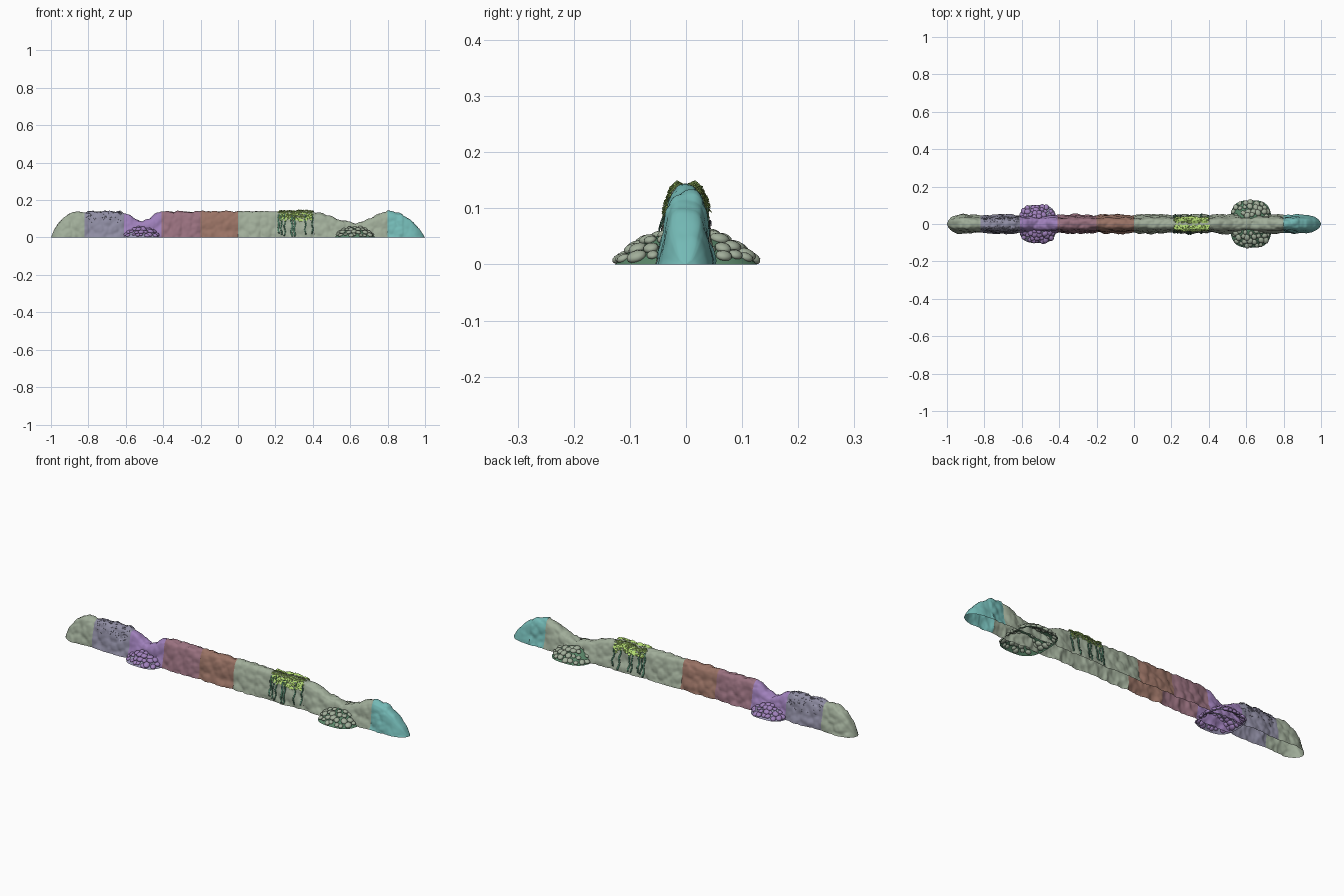
import bpy, bmesh, math, random
from mathutils import Vector, Matrix, noise

random.seed(4)
if "Cube" in bpy.data.objects:
    bpy.data.objects.remove(bpy.data.objects["Cube"])


def material(name, hexcode):
    rgb = [int(hexcode[i:i + 2], 16) / 255 for i in (0, 2, 4)]
    col = [((c + 0.055) / 1.055) ** 2.4 for c in rgb] + [1]
    m = bpy.data.materials.new(name)
    m.use_nodes = True
    m.diffuse_color = col
    m.node_tree.nodes["Principled BSDF"].inputs["Base Color"].default_value = col
    return m


SAGE = material("sage rock", "A1AE9A")
SLATE = material("slate violet rock", "8F8DA3")
PURPLE = material("purple rock", "A081BC")
MAUVE = material("mauve rock", "99717F")
BROWN = material("brown rock", "9A7365")
TEAL = material("teal rock", "74BAB6")
LIME = material("lime leaves", "B3DB72")
VINE = material("vine green", "4F8068")
MOSS = material("dark moss", "5A8669")
LAVENDER = material("lavender sand", "9A94B4")


def lerp(points, x):
    for (a, p), (b, q) in zip(points, points[1:]):
        if x <= b:
            return p + (q - p) * max(0, x - a) / (b - a)
    return points[-1][1]


# Crest height along the ridge, and half width from crest (0) to foot (1)
CREST = [(-1, 0), (-.985, .035), (-.96, .075), (-.93, .107), (-.88, .13), (-.8, .134),
         (-.64, .134), (-.58, .115), (-.54, .088), (-.51, .08), (-.47, .1), (-.43, .13),
         (-.39, .135), (.4, .134), (.46, .12), (.55, .088), (.63, .068), (.69, .09),
         (.75, .12), (.8, .137), (.86, .128), (.92, .095), (.97, .045), (1, 0)]
WIDTH = [(0, 0), (.12, .016), (.24, .025), (.4, .031), (.6, .036), (.8, .042), (1, .048)]
RISE = [(0, 1), (.12, .98), (.24, .91), (.4, .76), (.6, .5), (.8, .24), (1, 0)]


def wall_point(x, s, lift=0):
    """Point on the rocky ridge; s runs from -1 (front foot) to 1 (back foot)."""
    a = abs(s)
    side = math.copysign(1, s)
    tip = max(0, (abs(x) - .92) / .08)
    taper = math.sqrt(max(0.0, 1 - tip * tip))
    h = lerp(CREST, x)
    w = lerp(WIDTH, a) * taper * (.86 + .14 * abs(math.sin(math.pi * x / .2)))
    p = Vector((x, side * w, h * lerp(RISE, a)))
    cell = noise.voronoi(Vector((x, p.y, p.z)) / .042)[0][0]
    bump = .009 * max(0, 1 - 1.6 * cell * cell) + .003 * noise.noise(p * 60)
    if x > .88:
        bump *= .4
    out = Vector((0, s, 1 - a)).normalized()
    p += out * (bump * taper * min(1, h / .05) + lift)
    p.z = max(0, p.z)
    return p


def finish(name, bm, mats, smooth=True):
    me = bpy.data.meshes.new(name)
    bm.to_mesh(me)
    bm.free()
    ob = bpy.data.objects.new(name, me)
    bpy.context.collection.objects.link(ob)
    for m in mats:
        me.materials.append(m)
    if smooth:
        bpy.ops.object.select_all(action='DESELECT')
        ob.select_set(True)
        bpy.context.view_layer.objects.active = ob
        bpy.ops.object.shade_smooth_by_angle(angle=math.radians(45))
    return ob


def wall_section(name, x0, x1, mat):
    bm = bmesh.new()
    nx, ns = round((x1 - x0) / .006), 44
    rows = [[bm.verts.new(wall_point(x0 + (x1 - x0) * i / nx, 2 * j / ns - 1))
             for j in range(ns + 1)] for i in range(nx + 1)]
    for a, b in zip(rows, rows[1:]):
        for j in range(ns):
            bm.faces.new((a[j], b[j], b[j + 1], a[j + 1]))
    finish(name, bm, [mat])


for name, x0, x1, mat in [
        ("right_end_rock", -1, -.82, SAGE), ("slate_wall", -.82, -.61, SLATE),
        ("purple_saddle", -.61, -.41, PURPLE), ("mauve_wall", -.41, -.2, MAUVE),
        ("brown_wall", -.2, 0, BROWN), ("sage_wall", 0, .205, SAGE),
        ("overgrown_wall", .205, .41, SAGE), ("sage_saddle", .41, .8, SAGE),
        ("left_end_rock", .8, 1, TEAL)]:
    wall_section(name, x0, x1, mat)


# Low mounds crossing the saddles, with scattered stones
def mound_point(cx, a, b, h, r, ang):
    c, s = math.cos(ang), math.sin(ang)
    k = (abs(c) ** 3 + abs(s) ** 3) ** (-1 / 3)
    return Vector((cx + a * r * k * c, b * r * k * s, h * (1 - r ** 2.2)))


def mound(name, cx, a, b, h, base, stone):
    bm = bmesh.new()
    rings, n = 8, 48
    rows = [[bm.verts.new(mound_point(cx, a, b, h, i / rings, math.tau * j / n))
             for j in range(n)] for i in range(1, rings + 1)]
    top = bm.verts.new((cx, 0, h))
    for j in range(n):
        k = (j + 1) % n
        bm.faces.new((top, rows[0][j], rows[0][k]))
        for p, q in zip(rows, rows[1:]):
            bm.faces.new((p[j], q[j], q[k], p[k]))
    finish(name, bm, [base])

    bm = bmesh.new()
    for r, count in ((.9, 24), (.74, 19), (.56, 14), (.38, 9)):
        for i in range(count):
            ang = math.tau * (i + random.uniform(-.25, .25)) / count
            p = mound_point(cx, a, b, h, r + random.uniform(-.04, .03), ang)
            size = random.uniform(.010, .0165)
            shape = Matrix.Diagonal((size * 1.15, size, size * .62, 1))
            turn = Matrix.Rotation(random.uniform(0, math.tau), 4, 'Z')
            tilt = Matrix.Rotation(.5 * r, 4, Vector((-math.sin(ang), math.cos(ang), 0)))
            p.z = max(p.z, .008) + .002
            bmesh.ops.create_icosphere(bm, subdivisions=2, radius=1,
                                       matrix=Matrix.Translation(p) @ tilt @ turn @ shape)
    for v in bm.verts:
        v.co.z = max(0, v.co.z)
    finish(name + "_stones", bm, [stone])


mound("purple_mound", -.515, .1, .102, .058, LAVENDER, PURPLE)
mound("mossy_mound", .625, .11, .127, .058, MOSS, SAGE)


# Thin plates that hug the ridge: shingled leaves and slate flakes
def plates(name, x0, x1, s_max, count, size, flare, mat):
    bm = bmesh.new()
    for side in (-1, 1):
        for i in range(count):
            x = random.uniform(x0, x1)
            s = side * random.uniform(.04, s_max) * random.uniform(.75, 1)
            w = size * random.uniform(.6, 1.1)
            drop = side * w * 7
            left, right = wall_point(x - w, s, .002), wall_point(x + w, s, .002)
            low = wall_point(x + random.uniform(-w, w) * .4, s + drop, flare)
            upper = wall_point(x, s - drop * .3, .002)
            bm.faces.new([bm.verts.new(p) for p in (upper, left, low, right)])
    ob = finish(name, bm, [mat], smooth=False)
    mod = ob.modifiers.new("thickness", 'SOLIDIFY')
    mod.thickness = .0012


plates("leaf_cover", .218, .4, .5, 260, .010, .009, LIME)
plates("slate_flakes", -.81, -.62, .62, 70, .009, .004, SLATE)


# Hanging vines under the leaves
bm = bmesh.new()
for side in (-1, 1):
    for x in (.217, .232, .25, .288, .302, .36, .398):
        end = random.uniform(.85, .99)
        half = random.uniform(.003, .0045)
        last = None
        for i in range(13):
            s = .3 + (end - .3) * i / 12
            cx = x + .003 * math.sin(i * 1.1 + x * 90)
            pair = [bm.verts.new(wall_point(cx + d, side * s, .003)) for d in (-half, half)]
            if last:
                bm.faces.new((last[0], last[1], pair[1], pair[0]))
            last = pair
vines = finish("hanging_vines", bm, [VINE])
vines.modifiers.new("thickness", 'SOLIDIFY').thickness = .002
